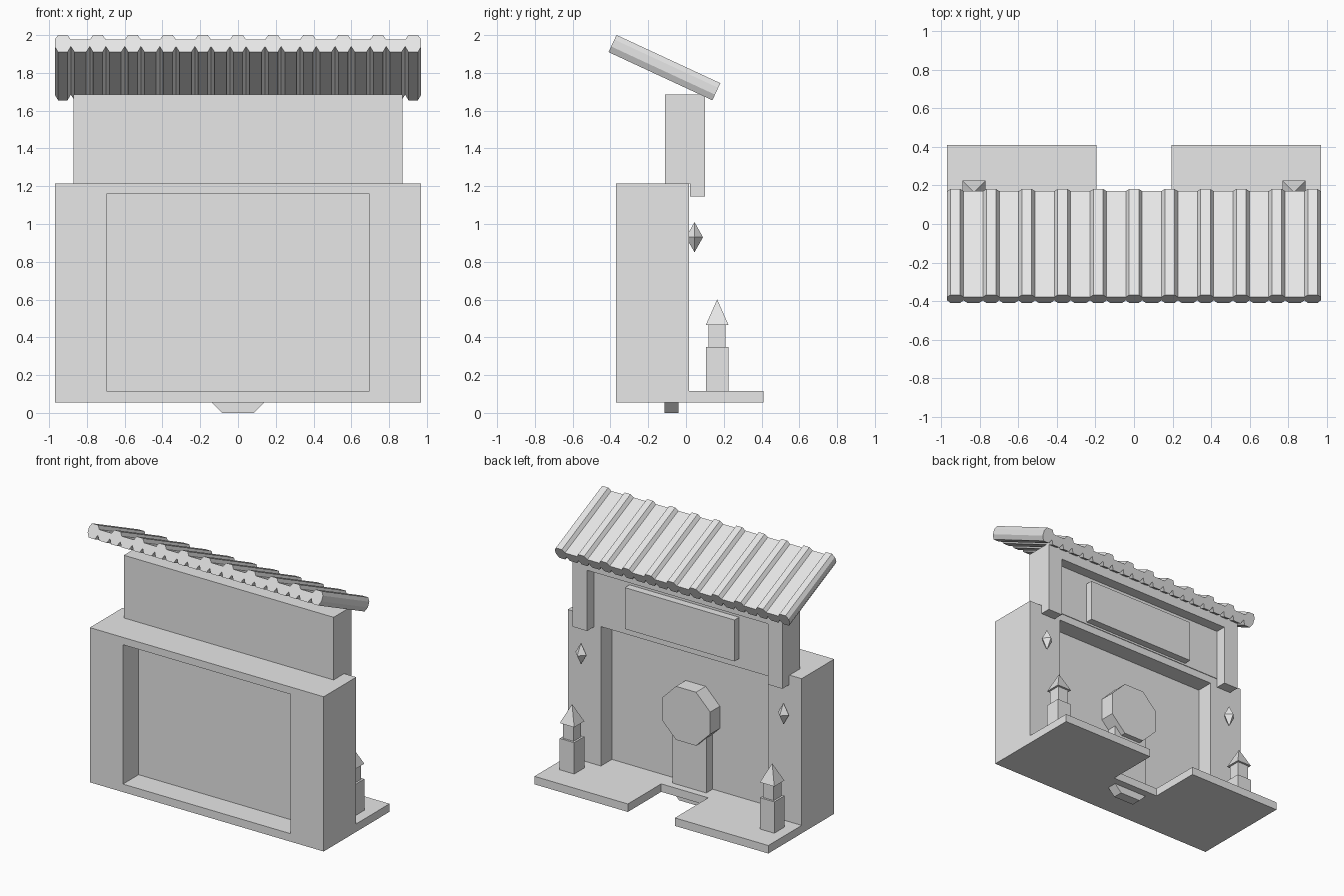
import bpy, bmesh, math
from mathutils import Matrix, Vector

if "Cube" in bpy.data.objects:
    bpy.data.objects.remove(bpy.data.objects["Cube"], do_unlink=True)

stone = bpy.data.materials.new("pale grey")
stone.use_nodes = True
stone.diffuse_color = (0.8, 0.8, 0.8, 1)
stone.node_tree.nodes["Principled BSDF"].inputs["Base Color"].default_value = (0.8, 0.8, 0.8, 1)


def finish(name, bm):
    bmesh.ops.recalc_face_normals(bm, faces=bm.faces)
    mesh = bpy.data.meshes.new(name)
    bm.to_mesh(mesh)
    bm.free()
    mesh.materials.append(stone)
    obj = bpy.data.objects.new(name, mesh)
    bpy.context.collection.objects.link(obj)
    return obj


def box(name, x, y, z):
    """Box from (min, max) ranges."""
    bm = bmesh.new()
    bmesh.ops.create_cube(bm, size=1)
    for v in bm.verts:
        v.co = Vector([(a + b) / 2 + c * (b - a) for c, (a, b) in zip(v.co, (x, y, z))])
    return finish(name, bm)


def prism(name, outline, y0, y1):
    """Outline in x, z extruded along y."""
    bm = bmesh.new()
    face = bm.faces.new([bm.verts.new((x, y0, z)) for x, z in outline])
    new = bmesh.ops.extrude_face_region(bm, geom=[face])["geom"]
    bmesh.ops.translate(bm, vec=(0, y1 - y0, 0),
                        verts=[g for g in new if isinstance(g, bmesh.types.BMVert)])
    return finish(name, bm)


def frame(name, outer, inner, y0, y1):
    """Rectangular frame; outer and inner are (half width, bottom, top)."""
    bm = bmesh.new()
    loops = []
    for y in (y0, y1):
        for w, lo, hi in (outer, inner):
            loops.append([bm.verts.new((x, y, z))
                          for x, z in ((-w, lo), (w, lo), (w, hi), (-w, hi))])
    fo, fi, bo, bi = loops
    for a, b in ((fo, fi), (bo, bi), (fo, bo), (fi, bi)):
        for i in range(4):
            j = (i + 1) % 4
            bm.faces.new((a[i], a[j], b[j], b[i]))
    return finish(name, bm)


def cone(name, sides, r1, r2, depth, centre, turn=0.0):
    bm = bmesh.new()
    bmesh.ops.create_cone(bm, cap_ends=True, segments=sides, radius1=r1, radius2=r2,
                          depth=depth, matrix=Matrix.Translation(centre) @ Matrix.Rotation(turn, 4, 'Z'))
    return finish(name, bm)


# Main wall: deep frame with a thin panel set between its two recesses
W, FRONT, BACK = 0.97, -0.37, 0.015
frame("wall_frame", (W, 0.055, 1.215), (0.695, 0.115, 1.16), FRONT, BACK)
box("wall_panel", (-0.7, 0.7), (-0.185, -0.115), (0.11, 1.165))

# Upper wall with header beam and name board
box("upper_wall", (-0.87, 0.87), (-0.11, 0.02), (1.215, 1.685))
box("header_beam", (-0.76, 0.76), (0.02, 0.1), (1.6, 1.685))
box("sign_board", (-0.455, 0.455), (0.02, 0.075), (1.23, 1.54))

# Octagonal disc on a stem whose foot is chamfered
octagon = [(0.217 * math.cos(math.radians(22.5 + 45 * i)),
            0.67 + 0.217 * math.sin(math.radians(22.5 + 45 * i))) for i in range(8)]
prism("octagon_disc", octagon, -0.115, 0.0)
prism("disc_stem", [(-0.085, 0), (0.085, 0), (0.14, 0.055), (0.14, 0.6), (-0.14, 0.6), (-0.14, 0.055)],
      -0.115, -0.04)

# Parts repeated on both sides
for side, s in (("left", 1), ("right", -1)):
    def span(a, b):
        return tuple(sorted((s * a, s * b)))

    box(side + "_step", span(0.195, W), (BACK, 0.41), (0.055, 0.115))
    box(side + "_upper_post", span(0.75, 0.87), (0.02, 0.1), (1.145, 1.685))

    # Lantern pillar
    px, py = s * 0.83, 0.165
    box(side + "_pillar_base", (px - 0.06, px + 0.06), (py - 0.06, py + 0.06), (0.115, 0.35))
    box(side + "_pillar_neck", (px - 0.045, px + 0.045), (py - 0.045, py + 0.045), (0.35, 0.465))
    cone(side + "_pillar_cap", 4, 0.06 * math.sqrt(2), 0, 0.135, (px, py, 0.5325), math.pi / 4)

    # Diamond lamp
    bm = bmesh.new()
    tips = [bm.verts.new((s * 0.84, 0.045, z)) for z in (0.85, 1.01)]
    ring = [bm.verts.new((s * 0.84 + dx, 0.045 + dy, 0.93))
            for dx, dy in ((0.045, 0), (0, 0.045), (-0.045, 0), (0, -0.045))]
    for tip in tips:
        for i in range(4):
            bm.faces.new((tip, ring[i], ring[(i + 1) % 4]))
    finish(side + "_diamond_lamp", bm)

# Tilted tile roof: faceted ribs alternating with pans
RIBS, PITCH, HALF, LENGTH = 11, 0.1855, 0.0425, 0.606
top, bottom = [], []
for i in range(RIBS):
    c = (i - (RIBS - 1) / 2) * PITCH
    top += [(c - HALF, 0.073), (c - 0.025, 0.1), (c + 0.025, 0.1), (c + HALF, 0.073)]
    bottom += [(c - HALF, 0.033), (c - 0.025, 0), (c + 0.025, 0), (c + HALF, 0.033)]
    if i < RIBS - 1:
        bottom += [(c + 0.062, 0), (c + PITCH - 0.062, 0)]
roof = prism("tile_roof", bottom + top[::-1], 0, LENGTH)
roof.data.transform(Matrix.Translation((0, -0.41, 1.91)) @ Matrix.Rotation(math.radians(-24.9), 4, 'X'))
